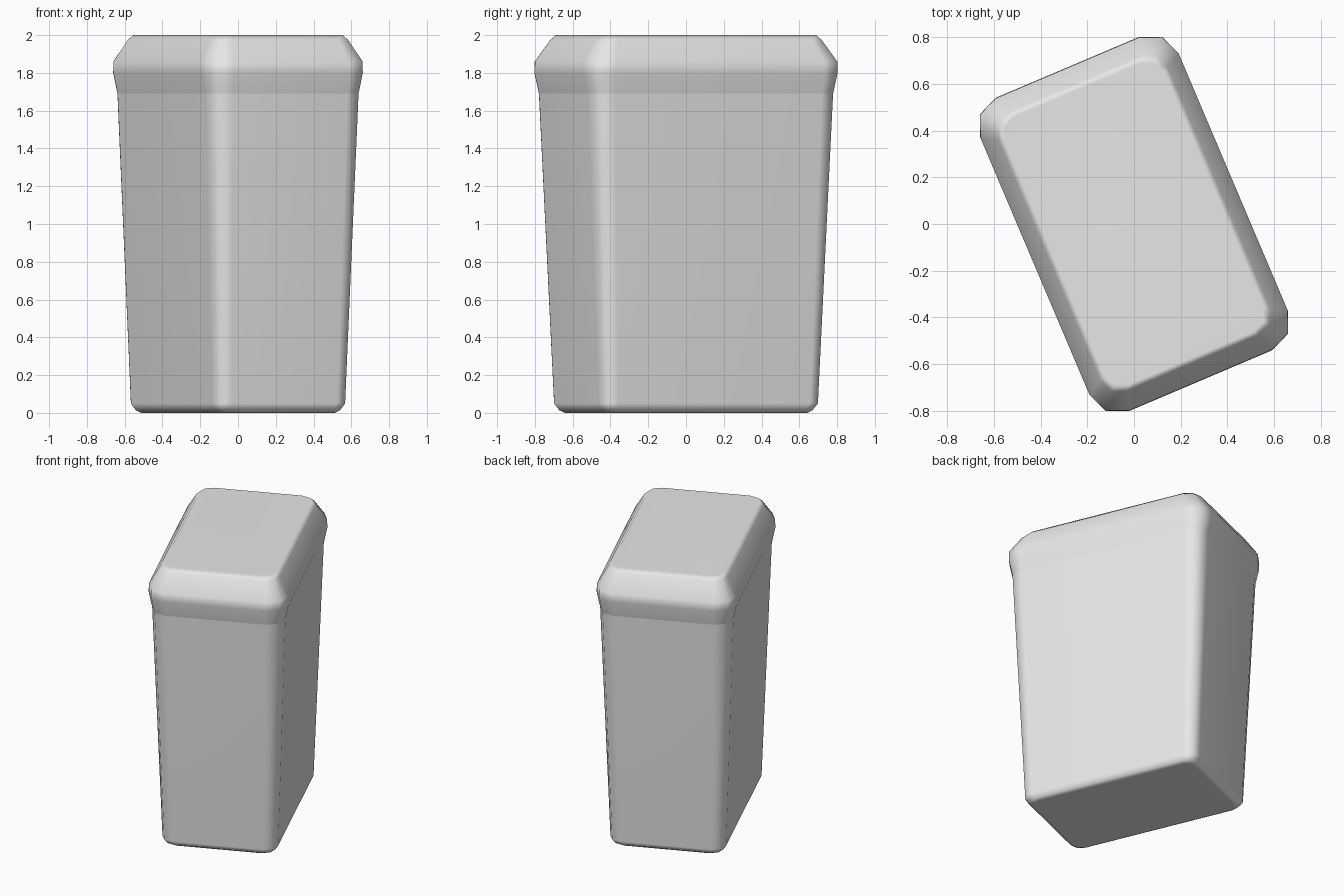
import bpy
import bmesh
import math

cube = bpy.data.objects.get("Cube")
if cube:
    bpy.data.objects.remove(cube, do_unlink=True)

TURN = math.radians(23)

grey = bpy.data.materials.new("light grey")
grey.use_nodes = True
colour = (0.8, 0.8, 0.8, 1)
grey.diffuse_color = colour
grey.node_tree.nodes["Principled BSDF"].inputs["Base Color"].default_value = colour


def rounded_ring(bm, z, half_x, half_y, radius):
    """Rounded rectangle of vertices, three per corner."""
    ring = []
    for quarter, (sx, sy) in enumerate([(1, 1), (-1, 1), (-1, -1), (1, -1)]):
        for step in range(3):
            a = (quarter + step / 2) * math.pi / 2
            ring.append(bm.verts.new((sx * (half_x - radius) + radius * math.cos(a),
                                      sy * (half_y - radius) + radius * math.sin(a), z)))
    return ring


def loft(name, sections, cap_bottom, cap_top):
    """Skin a stack of rounded rectangles, listed from the bottom up."""
    bm = bmesh.new()
    rings = [rounded_ring(bm, *s) for s in sections]
    for low, high in zip(rings, rings[1:]):
        for i in range(len(low)):
            j = (i + 1) % len(low)
            bm.faces.new((low[i], low[j], high[j], high[i]))
    if cap_bottom:
        bm.faces.new(list(reversed(rings[0])))
    if cap_top:
        bm.faces.new(rings[-1])
    mesh = bpy.data.meshes.new(name)
    bm.to_mesh(mesh)
    bm.free()
    mesh.materials.append(grey)
    obj = bpy.data.objects.new(name, mesh)
    bpy.context.collection.objects.link(obj)
    obj.rotation_euler.z = TURN

    # Soft edges, with the large panels kept flat
    bpy.ops.object.select_all(action="DESELECT")
    obj.select_set(True)
    bpy.context.view_layer.objects.active = obj
    bpy.ops.object.shade_smooth_by_angle(angle=math.radians(48))
    weighted = obj.modifiers.new("flat panels", "WEIGHTED_NORMAL")
    weighted.keep_sharp = True
    return obj


# Tapered container: height, half width, half depth, corner radius
loft("bin_body", [
    (0.0, 0.335, 0.58, 0.06),
    (0.015, 0.36, 0.605, 0.07),
    (0.05, 0.382, 0.63, 0.08),
    (1.69, 0.44, 0.705, 0.11),
], cap_bottom=True, cap_top=False)

# Flared rim and bevelled lid
loft("lid", [
    (1.69, 0.44, 0.705, 0.11),
    (1.80, 0.462, 0.73, 0.13),
    (1.86, 0.462, 0.728, 0.13),
    (1.975, 0.395, 0.65, 0.09),
    (2.0, 0.37, 0.625, 0.08),
], cap_bottom=False, cap_top=True)
